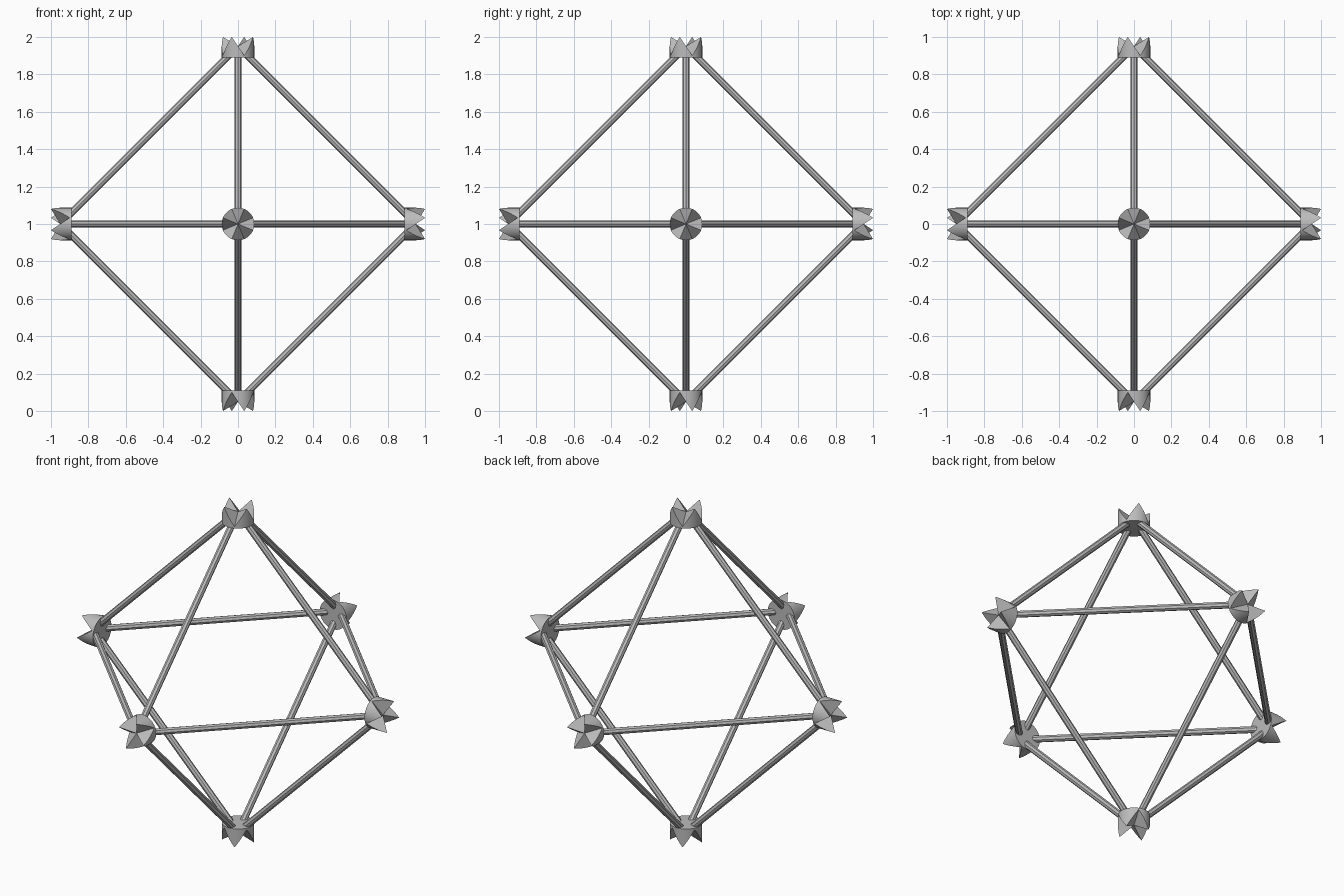
import bpy
import bmesh
import math
from itertools import combinations
from mathutils import Vector, Matrix

cube = bpy.data.objects.get("Cube")
if cube:
    bpy.data.objects.remove(cube, do_unlink=True)

CORNER = 0.95       # distance from centre to each frame corner
JOINT_R = 0.087     # joint radius
BASE = 0.89         # inner flat face of a joint
RISE = 0.05         # crown peak height above and below its middle
ROD_R = 0.019
SEGMENTS = 64
MIDDLE = Vector((0, 0, 1))

grey = bpy.data.materials.new("plain grey")
grey.use_nodes = True
grey.diffuse_color = (0.5, 0.5, 0.5, 1)
grey.node_tree.nodes["Principled BSDF"].inputs["Base Color"].default_value = (0.5, 0.5, 0.5, 1)


def add_object(name, bm, matrix):
    bmesh.ops.recalc_face_normals(bm, faces=bm.faces)
    mesh = bpy.data.meshes.new(name)
    bm.to_mesh(mesh)
    bm.free()
    mesh.materials.append(grey)
    obj = bpy.data.objects.new(name, mesh)
    bpy.context.collection.objects.link(obj)
    obj.matrix_world = matrix
    return obj


def frame(x, y, z, origin):
    m = Matrix((x, y, z)).transposed().to_4x4()
    m.translation = origin
    return m


def crown_slope(angle):
    # Flat wedges between four ridges and four valleys
    a = (angle - math.radians(67.5)) % (math.pi / 2)
    u = min(a, math.pi / 2 - a)
    return math.cos(u) - (1 + math.sqrt(2)) * math.sin(u)


def add_joint(name, out):
    bm = bmesh.new()
    centre = bm.verts.new((0, 0, CORNER))
    lower, upper = [], []
    for i in range(SEGMENTS):
        a = math.tau * i / SEGMENTS
        x, y = JOINT_R * math.cos(a), JOINT_R * math.sin(a)
        lower.append(bm.verts.new((x, y, BASE)))
        upper.append(bm.verts.new((x, y, CORNER + RISE * crown_slope(a))))
    for i in range(SEGMENTS):
        j = (i + 1) % SEGMENTS
        bm.faces.new((lower[i], lower[j], upper[j], upper[i]))
        bm.faces.new((upper[i], upper[j], centre))
    bm.faces.new(lower[::-1])
    side = Vector((out.y, out.z, out.x))
    return add_object(name, bm, frame(side, out.cross(side), out, MIDDLE))


def add_rod(name, a, b):
    along = (b - a).normalized()
    outward = (a + b).normalized()
    length = (b - a).length * CORNER - 0.12
    bm = bmesh.new()
    bmesh.ops.create_cone(bm, cap_ends=True, segments=8, radius1=ROD_R,
                          radius2=ROD_R, depth=length)
    origin = MIDDLE + (a + b) * CORNER / 2
    return add_object(name, bm, frame(outward, along.cross(outward), along, origin))


corners = {
    "left": Vector((1, 0, 0)), "right": Vector((-1, 0, 0)),
    "back": Vector((0, 1, 0)), "front": Vector((0, -1, 0)),
    "top": Vector((0, 0, 1)), "bottom": Vector((0, 0, -1)),
}

# Crown joints, smooth around the wall with sharp crown edges
joints = [add_joint(name + "_joint", out) for name, out in corners.items()]
bpy.ops.object.select_all(action="DESELECT")
for joint in joints:
    joint.select_set(True)
bpy.context.view_layer.objects.active = joints[0]
bpy.ops.object.shade_smooth_by_angle(angle=math.radians(25))

# Rods between all neighbouring corners
for (n1, a), (n2, b) in combinations(corners.items(), 2):
    if abs(a.dot(b)) < 0.5:
        add_rod(n1 + "_" + n2 + "_rod", a, b)
